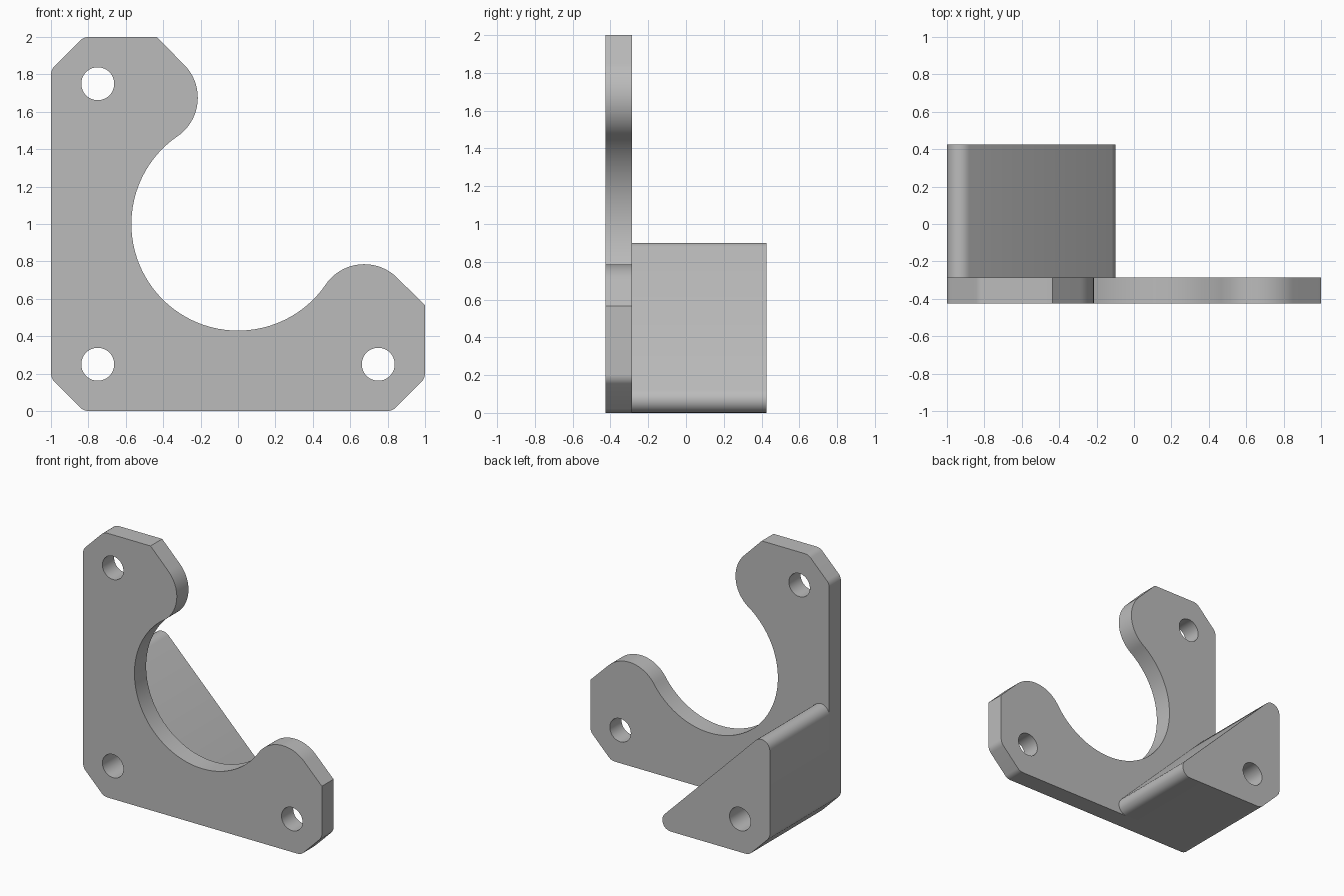
import bpy, bmesh, math
from mathutils import Vector

cube = bpy.data.objects.get("Cube")
if cube:
    bpy.data.objects.remove(cube, do_unlink=True)

# Single plain grey material
grey = bpy.data.materials.new("plain grey")
grey.use_nodes = True
colour = (0.5, 0.5, 0.5, 1)
grey.diffuse_color = colour
grey.node_tree.nodes["Principled BSDF"].inputs["Base Color"].default_value = colour


def arc(cx, cz, r, start, end, steps):
    """Points on an arc, angles in degrees."""
    angles = [math.radians(start + (end - start) * i / steps) for i in range(steps + 1)]
    return [Vector((cx + r * math.cos(a), cz + r * math.sin(a))) for a in angles]


def fillet(before, corner, after, r, steps=8):
    """Round one corner of an outline with a tangent arc."""
    p = Vector(corner)
    u = (Vector(before) - p).normalized()
    v = (Vector(after) - p).normalized()
    half = u.angle(v) / 2
    centre = p + (u + v).normalized() * r / math.sin(half)
    start = p + u * r / math.tan(half) - centre
    end = p + v * r / math.tan(half) - centre
    pts = []
    for i in range(steps + 1):
        t = i / steps
        sweep = math.pi - 2 * half
        pts.append(centre + (start * math.sin((1 - t) * sweep)
                             + end * math.sin(t * sweep)) / math.sin(sweep))
    return pts


def round_path(path, r):
    """Fillet every inner corner of an open path."""
    pts = []
    for a, b, c in zip(path, path[1:], path[2:]):
        pts += fillet(a, b, c, r)
    return pts


def extrude_profile(name, loops, y0, y1):
    """Solid from an outline plus hole loops, extruded along y."""
    bm = bmesh.new()
    edges = []
    for loop in loops:
        vs = [bm.verts.new((p.x, y0, p.y)) for p in loop]
        edges += [bm.edges.new((a, b)) for a, b in zip(vs, vs[1:] + vs[:1])]
    bmesh.ops.triangle_fill(bm, edges=edges, use_beauty=True, use_dissolve=False)
    res = bmesh.ops.extrude_face_region(bm, geom=bm.faces[:], use_keep_orig=True)
    moved = [g for g in res["geom"] if isinstance(g, bmesh.types.BMVert)]
    bmesh.ops.translate(bm, verts=moved, vec=(0, y1 - y0, 0))
    bmesh.ops.recalc_face_normals(bm, faces=bm.faces[:])
    mesh = bpy.data.meshes.new(name)
    bm.to_mesh(mesh)
    bm.free()
    mesh.materials.append(grey)
    obj = bpy.data.objects.new(name, mesh)
    bpy.context.collection.objects.link(obj)
    bpy.ops.object.select_all(action="DESELECT")
    obj.select_set(True)
    bpy.context.view_layer.objects.active = obj
    bpy.ops.object.shade_smooth_by_angle(angle=math.radians(30))
    return obj


def hole(x, z):
    return arc(x, z, 0.088, 0, 360, 48)[:-1]


FRONT, JOINT, BACK = -0.425, -0.285, 0.425
CUT = 0.825      # where the corner chamfers begin
R = 0.07         # small edge rounding
LOBE = 0.25
tilt = math.degrees(math.atan2(0.465, 0.675))

# Flat mounting plate: chamfered corners, two lobes and a round bite
plate = round_path([(-0.5, 2), (-CUT, 2), (-1, 1 + CUT), (-1, 1 - CUT), (-CUT, 0),
                    (CUT, 0), (1, 1 - CUT), (1, 0.5)], R)
plate.append(Vector((1, 0.565)))
plate += arc(0.675, 0.535, LOBE, 45, 180 - tilt, 24)
plate += arc(0, 1, 0.57, -tilt, tilt - 270, 64)[1:-1]
plate += arc(-0.465, 1.675, LOBE, tilt - 90, 45, 24)
plate.append(Vector((-0.435, 2)))
holes = [hole(-0.75, 0.25), hole(0.75, 0.25), hole(-0.75, 1.75)]
extrude_profile("mounting_plate", [plate] + holes, FRONT, JOINT)

# Triangular block behind the lower corner, with rounded tips
block = round_path([(0, 0), (-1, 1), (-1, 1 - CUT), (-CUT, 0), (0, 0), (-1, 1)], R)
extrude_profile("corner_block", [block, hole(-0.75, 0.25)], JOINT, BACK)
